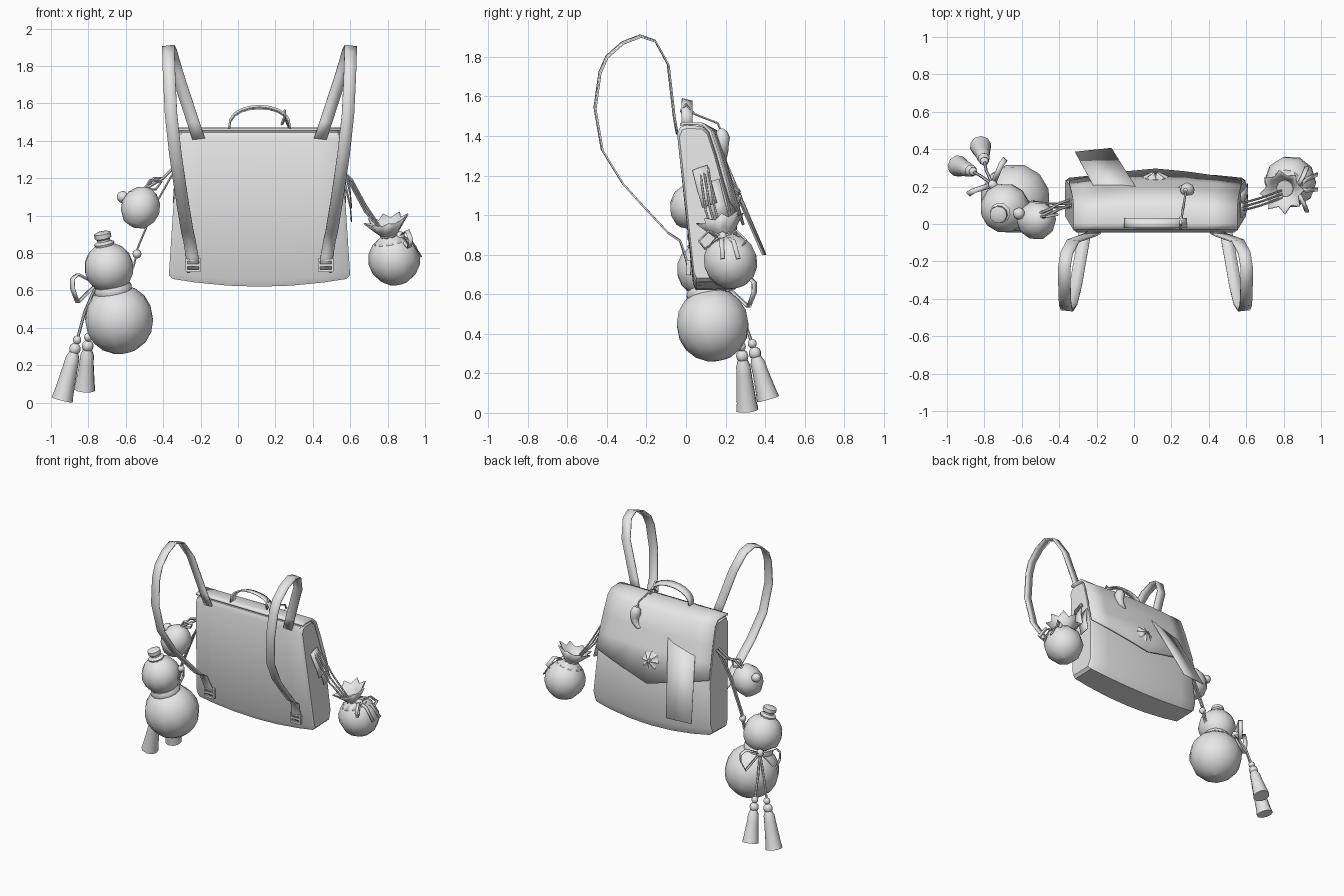
import bpy, bmesh, math
from mathutils import Vector as V

if "Cube" in bpy.data.objects:
    bpy.data.objects.remove(bpy.data.objects["Cube"])

grey = bpy.data.materials.new("plain_grey")
grey.diffuse_color = (0.8, 0.8, 0.8, 1)
grey.use_nodes = True
grey.node_tree.nodes["Principled BSDF"].inputs["Base Color"].default_value = grey.diffuse_color
CX = 0.115  # centre line of the bag


def finish(name, bm, angle=40, thick=0):
    bmesh.ops.remove_doubles(bm, verts=bm.verts, dist=1e-5)
    bmesh.ops.recalc_face_normals(bm, faces=bm.faces)
    me = bpy.data.meshes.new(name)
    bm.to_mesh(me)
    bm.free()
    me.materials.append(grey)
    ob = bpy.data.objects.new(name, me)
    bpy.context.collection.objects.link(ob)
    if thick:
        mod = ob.modifiers.new("thickness", 'SOLIDIFY')
        mod.thickness, mod.offset = thick, 0
    bpy.ops.object.select_all(action='DESELECT')
    ob.select_set(True)
    bpy.context.view_layer.objects.active = ob
    bpy.ops.object.shade_smooth_by_angle(angle=math.radians(angle))
    return ob


def grid(bm, rows, wrap=False):
    rows = [[bm.verts.new(p) for p in r] for r in rows]
    n = len(rows[0])
    for a, b in zip(rows, rows[1:]):
        for i in range(n if wrap else n - 1):
            j = (i + 1) % n
            bm.faces.new((a[i], a[j], b[j], b[i]))
    return rows


def ribbon(name, pts, side, width, thick=0.01):
    s = V(side).normalized() * width / 2
    bm = bmesh.new()
    grid(bm, [[V(p) - s, V(p) + s] for p in pts])
    return finish(name, bm, 50, thick)


def cord(name, pts, r=0.007, radii=None, res=1):
    cu = bpy.data.curves.new(name, 'CURVE')
    cu.dimensions, cu.bevel_depth, cu.bevel_resolution, cu.use_fill_caps = '3D', r, res, True
    sp = cu.splines.new('POLY')
    sp.points.add(len(pts) - 1)
    for i, p in enumerate(pts):
        sp.points[i].co = (*p, 1)
        sp.points[i].radius = radii[i] if radii else 1
    cu.materials.append(grey)
    ob = bpy.data.objects.new(name, cu)
    bpy.context.collection.objects.link(ob)
    bpy.ops.object.select_all(action='DESELECT')
    ob.select_set(True)
    bpy.context.view_layer.objects.active = ob
    bpy.ops.object.convert(target='MESH')
    bpy.ops.object.shade_smooth_by_angle(angle=math.radians(50))


def lathe(name, base, axis, prof, seg=10, ruffle=0, cap=True, thick=0):
    """Turned shape: prof lists (radius, height) along the axis."""
    q = V(axis).to_track_quat('Z', 'Y')
    bm = bmesh.new()
    rows = []
    for k, (r, h) in enumerate(prof):
        amp = ruffle * k / (len(prof) - 1)
        ring = []
        for i in range(seg):
            a = 2 * math.pi * i / seg
            w = 1 + amp * (-1) ** i
            ring.append(V(base) + q @ V((r * w * math.cos(a), r * w * math.sin(a), h + amp * 0.06 * (-1) ** i)))
        rows.append(ring)
    rows = grid(bm, rows, True)
    if cap:
        bm.faces.new(rows[0])
        bm.faces.new(rows[-1])
    return finish(name, bm, 50, thick)


def ball(name, c, r, axis=(0, 0, 1), seg=10, rings=8):
    prof = [(max(r * math.sin(math.pi * k / rings), 0.002), -r * math.cos(math.pi * k / rings))
            for k in range(rings + 1)]
    return lathe(name, c, axis, prof, seg)


def box(name, c, size):
    bm = bmesh.new()
    bmesh.ops.create_cube(bm, size=1)
    for v in bm.verts:
        v.co = V([v.co[i] * size[i] + c[i] for i in range(3)])
    return finish(name, bm, 30)


def half(z):  # half width of the bag at height z
    return 0.485 - 0.05 * max(0, min(1, (z - 0.66) / 0.8))


# Bag body: side profile swept across, bulging at the back and bottom
prof = [(0.05, 0.665), (0.035, 0.70), (-0.045, 1.41), (-0.03, 1.445), (0.0, 1.455), (0.08, 1.45),
        (0.11, 1.42), (0.15, 1.30), (0.22, 1.05), (0.245, 0.73), (0.22, 0.67)]
bm = bmesh.new()
rows = []
for t in (-1, -0.96, -0.7, -0.35, 0, 0.35, 0.7, 0.96, 1):
    k = 0.92 if abs(t) == 1 else 1
    row = []
    for y, z in prof:
        b = 1 - t * t
        y2 = 0.1 + (y - 0.1) * k + (0.03 * b if y > 0.1 else 0)
        z2 = 1.06 + (z - 1.06) * (0.5 + k / 2) - (0.045 * b if z < 0.8 else 0)
        row.append((CX + t * half(z), y2, z2))
    rows.append(row)
rows = grid(bm, rows, True)
bm.faces.new(rows[0])
bm.faces.new(rows[-1])
finish("bag_body", bm, 35)


def back(z, t):  # depth of the bag's outer face
    y = 0.11 + (1.42 - z) * 0.33 if z > 1.3 else 0.15 + (1.3 - z) * 0.28
    return y + 0.03 * (1 - t * t)


# Flap over the top, ending in a shallow point
bm = bmesh.new()
rows = []
for t in (-1, -0.7, -0.35, 0, 0.35, 0.7, 1):
    end = 0.95 + 0.12 * abs(t)
    path = [(-0.03, 1.458), (0.0, 1.464), (0.085, 1.46)]
    path += [(back(z, t) + 0.012, z) for z in (1.425, 1.3, 1.18, end)]
    rows.append([(CX + t * (half(z) + 0.003), y, z) for y, z in path])
grid(bm, rows)
finish("flap", bm, 45, 0.014)

# Flower clasp on the flap
lathe("flower_clasp", (CX, 0.235, 1.10), (0, 1, 0.25),
      [(0.066, 0), (0.066, 0.018), (0.03, 0.032), (0.012, 0.04)], 16, 0.12)

# Top handle
ribbon("handle", [(CX + 0.165 * math.cos(a), 0.005, 1.45 + 0.13 * math.sin(a) ** 0.7)
                  for a in [math.pi * i / 10 for i in range(11)]], (0, 1, -0.25), 0.055, 0.01)

# Shoulder straps and buckles, mirrored about the bag's centre line
strap = [(-.21, -.045, 1.41), (-.24, -.06, 1.50), (-.325, -.09, 1.76), (-.36, -.155, 1.88),
         (-.372, -.23, 1.905), (-.372, -.32, 1.87), (-.37, -.40, 1.80), (-.367, -.435, 1.72),
         (-.358, -.46, 1.54), (-.335, -.424, 1.33), (-.31, -.32, 1.16), (-.295, -.23, 1.06),
         (-.27, -.09, .91), (-.26, -.03, .87), (-.245, .0, .78), (-.24, .02, .70)]
for side, m in (("left", 1), ("right", -1)):
    pts = [(CX + m * (x - CX), y, z) for x, y, z in strap]
    ribbon(side + "_shoulder_strap", pts, (1, -0.1 * m, 0.12 * m), 0.066, 0.009)
    bx = pts[-1][0]
    for z in (0.705, 0.735, 0.765):
        box(side + "_buckle_bar", (bx, 0.01, z), (0.078, 0.02, 0.014))
    for d in (-0.036, 0.036):
        box(side + "_buckle_side", (bx + d, 0.012, 0.735), (0.01, 0.02, 0.07))

# Paper strip on the back
bm = bmesh.new()
grid(bm, [[(-.2, .172, 1.29), (.01, .197, 1.29)], [(-.315, .385, .80), (-.12, .405, .80)]])
finish("paper_strip", bm, 30, 0.004)

# Comma-shaped bead hanging from the handle
cord("bead_cord", [(.25, .0, 1.53), (.26, .07, 1.50), (.275, .16, 1.465), (.275, .185, 1.41)], 0.006)
cord("bead_cord_loop", [(.25, -.025, 1.53), (.235, .0, 1.49), (.25, .035, 1.52), (.25, .0, 1.56), (.25, -.025, 1.53)], 0.008)
cord("comma_bead", [(.275, .18, 1.435), (.28, .18, 1.42), (.285, .182, 1.39), (.29, .185, 1.355),
                    (.28, .19, 1.32), (.255, .193, 1.295), (.235, .193, 1.295)],
     0.04, [.3, .75, 1, .8, .6, .4, .1], 2)

# Gourd flask
ax = V((-.055, -.055, .28)).normalized()
low, up = V((-.636, .135, .445)), V((-.69, .085, .722))
ball("gourd_lower", low, 0.187, ax, 12, 9)
ball("gourd_upper", up, 0.134, ax, 12, 8)
lathe("gourd_neck_band", low + ax * 0.15, ax, [(.10, 0), (.105, .02), (.095, .04)], 12)
lathe("gourd_stopper", up + ax * 0.115, ax,
      [(.05, 0), (.056, .02), (.035, .032), (.035, .042), (.046, .05), (.046, .075), (.03, .082)], 10)

# Gourd bow with two tassels
knot = V((-.755, .21, .635))
ball("bow_knot", knot, 0.028, ax, 8, 6)
for tip, up_d in ((V((-.865, .14, .61)), .07), (V((-.67, .325, .61)), .07)):
    mid = knot.lerp(tip, 0.75)
    out = V((-.02, .02, 0))
    ribbon("bow_loop", [knot, mid + V((0, 0, up_d)) + out, tip + V((0, 0, .05)) + out, tip + out,
                        mid + V((0, 0, -.08)) + out, knot], (-1, 1, 0), 0.03, 0.008)
for top, end in ((V((-.86, .28, .335)), V((-.94, .31, .015))), (V((-.8, .335, .35)), V((-.82, .415, .07)))):
    d = (end - top).normalized()
    L = (end - top).length
    cord("tassel_cord", [knot, knot.lerp(top, 0.5) + V((-.012, .012, 0)), top], 0.008)
    ball("tassel_bead", top, 0.024, d, 8, 6)
    ball("tassel_bead", top + d * 0.05, 0.033, d, 8, 6)
    lathe("tassel", top + d * 0.07, d, [(.025, 0), (.037, .03), (.04, .08), (.052, L - .11), (.058, L - .07)], 10)

# Cords from the bag side to the gourd
for o in (0, 0.018):
    cord("gourd_cord", [(-.34, .09 + o, 1.24), (-.43, .09 + o, 1.08), (-.535, .10 + o, .83),
                        (-.555, .10 + o, .74), (-.60, .10 + o, .62)], 0.006)
ball("cord_bead", (-.54, .105, .795), 0.024, (0, 0, 1), 8, 6)

# Small round charm
ca = V((-.08, .03, .045)).normalized()
cc = V((-.52, .02, 1.045))
lathe("round_charm", cc, V((.3, .1, .8)),
      [(.01, -.115), (.06, -.10), (.095, -.05), (.105, 0), (.09, .055), (.055, .095), (.02, .11)], 10)
ball("charm_knob", cc + ca * 0.115, 0.033, ca, 8, 6)
for o in (0, 0.03):
    cord("charm_cord", [(-.50, .03 + o, 1.14), (-.45, .05 + o, 1.17 + o), (-.40, .08 + o, 1.20), (-.34, .10 + o, 1.26)], 0.008)
cord("charm_cord_loop", [(-.50, .04, 1.14), (-.47, .04, 1.19), (-.41, .05, 1.18), (-.44, .07, 1.14), (-.50, .04, 1.14)], 0.008)

# Drawstring pouch
pc = V((.835, .225, .765))
pa = V((-.04, -.05, .2)).normalized()
ball("pouch_body", pc, 0.14, pa, 10, 8)
lathe("pouch_frill", pc + pa * 0.1, pa, [(.09, 0), (.04, .035), (.065, .065), (.105, .12)], 16, 0.16, False, 0.006)
lathe("pouch_tie", pc + pa * 0.125, pa, [(.045, 0), (.052, .012), (.045, .024)], 10)
pk = pc + V((.03, -.04, .125))
ball("pouch_knot", pk, 0.027, (1, 0, 0), 8, 6)
for s in (-1, 1):
    ribbon("pouch_bow_loop", [pk, pk + V((.04, .07 * s, .03)), pk + V((.06, .12 * s, -.02)),
                              pk + V((.05, .09 * s, -.06)), pk], (1, 0, 0.4), 0.025, 0.006)
    ribbon("pouch_bow_tail", [pk, pk + V((.06, .025 + .03 * s, -.02)), pk + V((.115, .04 + .04 * s, -.11))],
           (0, 1, 0.2), 0.022, 0.006)
for o in (-.02, .0, .02):
    cord("pouch_cord", [(.56, .09 + o, 1.24), (.61, .10 + o, 1.17 + o), (.68, .12 + o, 1.04 + o), (.79, .16 + o, .895)], 0.006)

# Side tags on the bag's right side
for y, z in ((.07, 1.15), (.13, 1.08)):
    ribbon("side_tag", [(.572, y, z + .09), (.60, y + .03, z - .03), (.606, y + .05, z - .10)], (0, 1, .35), 0.08, 0.005)
